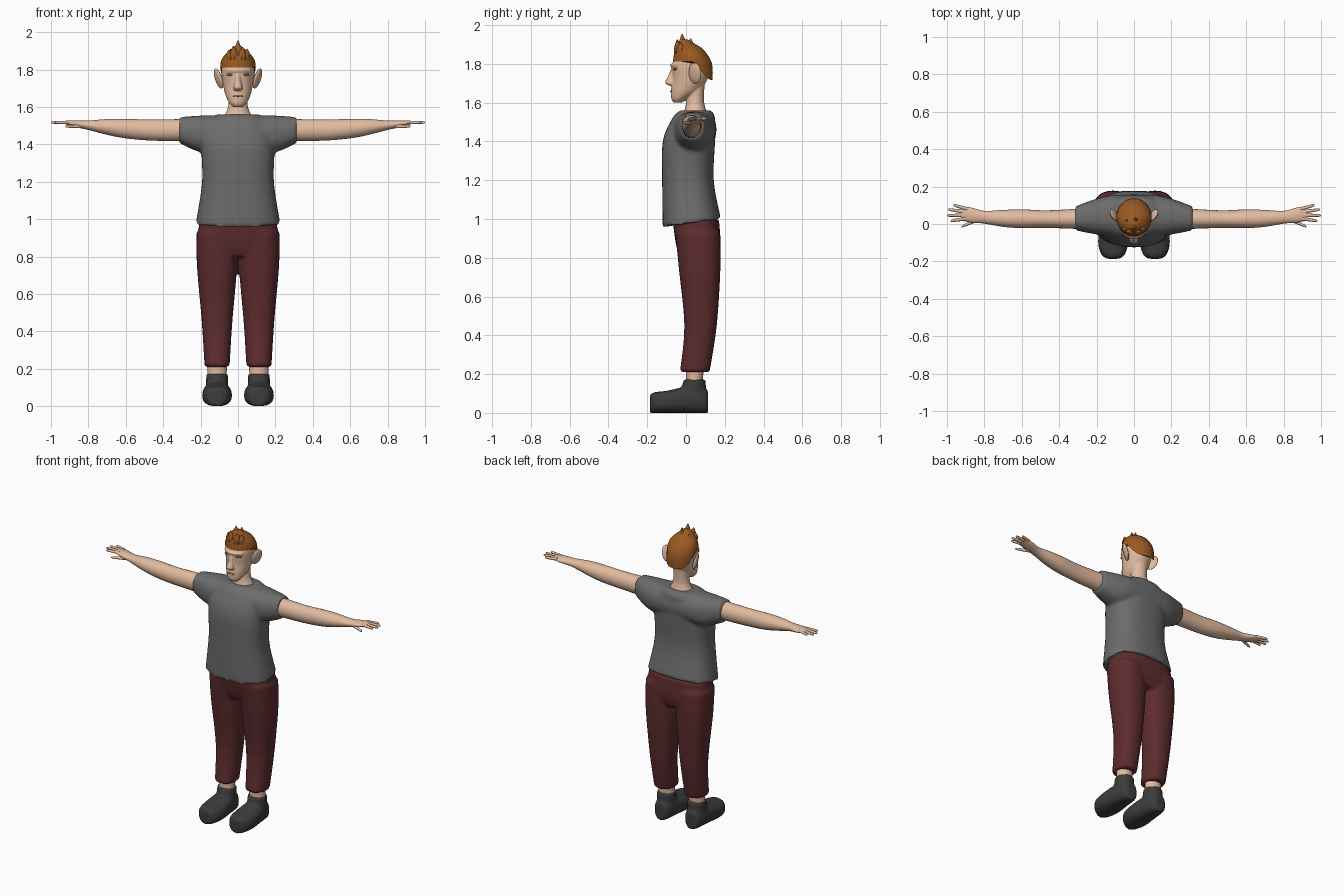
import bpy, bmesh, math
from mathutils import Vector

cube = bpy.data.objects.get("Cube")
if cube:
    bpy.data.objects.remove(cube, do_unlink=True)

SIDES = {"left": 1, "right": -1}


def material(name, red, green, blue):
    mat = bpy.data.materials.new(name)
    mat.use_nodes = True
    mat.diffuse_color = (red, green, blue, 1)
    shader = next(node for node in mat.node_tree.nodes if node.type == 'BSDF_PRINCIPLED')
    shader.inputs["Base Color"].default_value = mat.diffuse_color
    return mat


skin = material("skin", .76, .5, .35)
grey_cloth = material("grey cloth", .15, .15, .15)
red_cloth = material("dark red cloth", .11, .025, .027)
charcoal = material("charcoal leather", .045, .045, .045)
ginger = material("ginger hair", .32, .1, .016)
brown = material("brown eyes", .25, .12, .06)
lip_red = material("lips", .5, .27, .18)


def clamp(value):
    return max(0, min(1, value))


def smooth_rings(rings, steps=4):
    """Blend between cross-sections with a Catmull-Rom curve."""
    keys = [Vector(ring) for ring in rings]
    padded = [keys[0]] + keys + [keys[-1]]
    result = []
    for before, start, end, after in zip(padded, padded[1:], padded[2:], padded[3:]):
        leave, arrive = (end - before) / 2, (after - start) / 2
        for step in range(steps):
            t = step / steps
            ease = t * t * (3 - 2 * t)
            result.append(start.lerp(end, ease) + leave * t * (1 - t) ** 2
                          - arrive * t * t * (1 - t))
    return result + [keys[-1]]


def loft(bm, axis, rings, sides=24, power=2, mirror=1, warp=None):
    """Skin rings of (position, centre u, centre v, radius u, radius v)."""
    def rounded(value):
        return math.copysign(abs(value) ** (2 / power), value)

    loops = []
    for along, centre_u, centre_v, radius_u, radius_v in smooth_rings(rings):
        loop = []
        for index in range(sides):
            angle = math.tau * index / sides
            point = [centre_u + radius_u * rounded(math.cos(angle)),
                     centre_v + radius_v * rounded(math.sin(angle))]
            point.insert("xyz".index(axis), along)
            point = Vector(point)
            if warp:
                warp(point)
            point.x *= mirror
            loop.append(bm.verts.new(point))
        loops.append(loop)
    for low, high in zip(loops, loops[1:]):
        for index in range(sides):
            bm.faces.new((low[index - 1], low[index], high[index], high[index - 1]))
    bm.faces.new(loops[0])
    bm.faces.new(loops[-1])


def upright(bm, rings, x=0, **options):
    """Loft upwards through rings of (z, centre y, radius x, radius y)."""
    loft(bm, 'z', [(z, x, y, wide, deep) for z, y, wide, deep in rings], **options)


def finish(bm, name, mat, fuse=0):
    """Make the object; a fuse size merges overlapping volumes into one skin."""
    bmesh.ops.recalc_face_normals(bm, faces=bm.faces)
    mesh = bpy.data.meshes.new(name)
    bm.to_mesh(mesh)
    bm.free()
    mesh.materials.append(mat)
    part = bpy.data.objects.new(name, mesh)
    bpy.context.collection.objects.link(part)
    bpy.ops.object.select_all(action='DESELECT')
    part.select_set(True)
    bpy.context.view_layer.objects.active = part
    if fuse:
        remesh = part.modifiers.new("fuse", 'REMESH')
        remesh.mode = 'VOXEL'
        remesh.voxel_size = fuse
        relax = part.modifiers.new("relax", 'SMOOTH')
        relax.iterations = 3
        for modifier in (remesh.name, relax.name):
            bpy.ops.object.modifier_apply(modifier=modifier)
    bpy.ops.object.shade_smooth_by_angle(angle=math.radians(45))
    return part


def ellipsoid(name, mat, centre, radii, turn=(0, 0, 0)):
    bm = bmesh.new()
    bmesh.ops.create_uvsphere(bm, u_segments=16, v_segments=10, radius=1)
    part = finish(bm, name, mat)
    part.location, part.scale, part.rotation_euler = centre, radii, turn


# Shirt: torso with a hem rising to the back, fused with a sleeve-to-sleeve yoke
def slant_hem(point):
    point.z += point.y / 7 * clamp((1.15 - point.z) * 6)


bm = bmesh.new()
upright(bm, [(.975, .03, .226, .15), (1.2, .01, .192, .133), (1.4, .015, .195, .135),
             (1.52, .04, .165, .11), (1.56, .05, .11, .08)],
        sides=36, power=2.4, warp=slant_hem)
sleeve = [(.314, .03, 1.476, .064, .07), (.2, .04, 1.456, .096, .098),
          (.1, .045, 1.46, .11, .095)]
loft(bm, 'x', [(-end, *rest) for end, *rest in sleeve] + sleeve[::-1], power=2.3)
finish(bm, "shirt", grey_cloth, fuse=.012)

# Trousers: two legs fused into the hips
bm = bmesh.new()
for mirror in SIDES.values():
    upright(bm, [(.21, .045, .067, .077), (.45, .075, .082, .084),
                 (.75, .07, .108, .108), (.93, .06, .11, .115)],
            x=.112, power=2.3, mirror=mirror)
upright(bm, [(.8, .065, .14, .095), (.87, .063, .207, .115), (1, .05, .208, .12)],
        sides=32, power=2.6)
finish(bm, "trousers", red_cloth, fuse=.011)

# Shoes with flat soles, and the ankles inside them
foot = .112
for label, mirror in SIDES.items():
    bm = bmesh.new()
    profile = [(-.186, .03, .045), (-.165, .062, .053), (-.1, .08, .057),
               (0, .07, .067), (.09, .054, .063), (.114, .03, .055)]
    loft(bm, 'y', [(y, foot, tall, wide, tall) for y, wide, tall in profile],
         power=2.5, mirror=mirror)
    upright(bm, [(.06, .035, .06, .075), (.172, .044, .058, .056)], x=foot, mirror=mirror)
    finish(bm, label + "_shoe", charcoal, fuse=.008)

    bm = bmesh.new()
    upright(bm, [(.12, .042, .05, .042), (.3, .048, .055, .048)], x=foot, mirror=mirror)
    finish(bm, label + "_ankle", skin)


# Arms: each a limb and palm with four splayed fingers and a thumb
def finger(bm, x, y, z, angle, length, mirror):
    rings = []
    for part, radius in ((0, .01), (.5, .009), (.9, .007), (1, .003)):
        reach = part * length
        rings.append((x + reach * math.cos(angle), y + reach * math.sin(angle),
                      z, radius, radius))
    loft(bm, 'x', rings, sides=10, mirror=mirror)


for label, mirror in SIDES.items():
    bm = bmesh.new()
    loft(bm, 'x', [(.26, .028, 1.476, .056, .06), (.46, .026, 1.476, .047, .056),
                   (.6, .028, 1.484, .05, .052), (.7, .03, 1.493, .045, .042),
                   (.8, .036, 1.502, .034, .025), (.87, .048, 1.51, .04, .018),
                   (.925, .055, 1.516, .036, .008)], mirror=mirror)
    for index in range(4):
        finger(bm, .89, .03 + index / 60, 1.517, index / 7 - .15,
               .11 - (index - 1.3) ** 2 / 90, mirror)
    finger(bm, .83, .025, 1.496, -.4, .1, mirror)
    finish(bm, label + "_arm", skin)

# Neck, skull, nose and brow in one skin
bm = bmesh.new()
upright(bm, [(1.52, .05, .095, .07), (1.6, .047, .053, .047), (1.72, .052, .052, .046)])
upright(bm, [(1.6, -.042, .026, .022), (1.62, -.034, .046, .042), (1.66, -.004, .066, .074),
             (1.72, .02, .08, .09), (1.79, .027, .089, .1), (1.83, .028, .08, .085),
             (1.87, .02, .045, .045)], sides=32)
upright(bm, [(1.785, -.062, .01, .012), (1.74, -.074, .014, .017),
             (1.703, -.083, .025, .025), (1.688, -.074, .018, .014)])
brow = [(step / 30, step * step / 120 - .07, 1.793, .012, .009) for step in range(-2, 3)]
loft(bm, 'x', brow, sides=12)
finish(bm, "head", skin, fuse=.005)

# Mouth, eyes and ears; the ears flare outwards to the back
ellipsoid("mouth", lip_red, (0, -.075, 1.658), (.027, .008, .004))
for label, mirror in SIDES.items():
    ellipsoid(label + "_eye", brown, (mirror * .042, -.057, 1.773), (.02, .009, .007),
              (0, 0, mirror * .35))
    ellipsoid(label + "_ear", skin, (mirror * .104, .046, 1.752), (.013, .036, .056),
              (-.14, mirror * .28, mirror * -.5))


# Hair: a cap dropping to the nape, with pointed tufts on the crown
def drop_nape(point):
    back = clamp((point.y - .03) * 10)
    point.z -= back * back * (3 - 2 * back) / 10 * clamp((1.88 - point.z) * 14)


bm = bmesh.new()
upright(bm, [(1.812, .035, .095, .102), (1.85, .035, .089, .097),
             (1.885, .012, .064, .064), (1.925, -.01, .016, .02)],
        sides=32, warp=drop_nape)
tufts = [(0, -.02, 1.955), (-.05, -.03, 1.905), (.05, -.03, 1.91), (-.025, -.045, 1.925),
         (.025, -.045, 1.92), (.01, .025, 1.93), (-.04, .02, 1.91)]
for x, y, top in tufts:
    rings = []
    for part, radius in ((0, .03), (.5, .022), (1, .002)):
        lean = .7 + .3 * part
        rings.append((1.85 + (top - 1.85) * part, x * lean, y * lean, radius, radius))
    loft(bm, 'z', rings, sides=8)
finish(bm, "hair", ginger)
